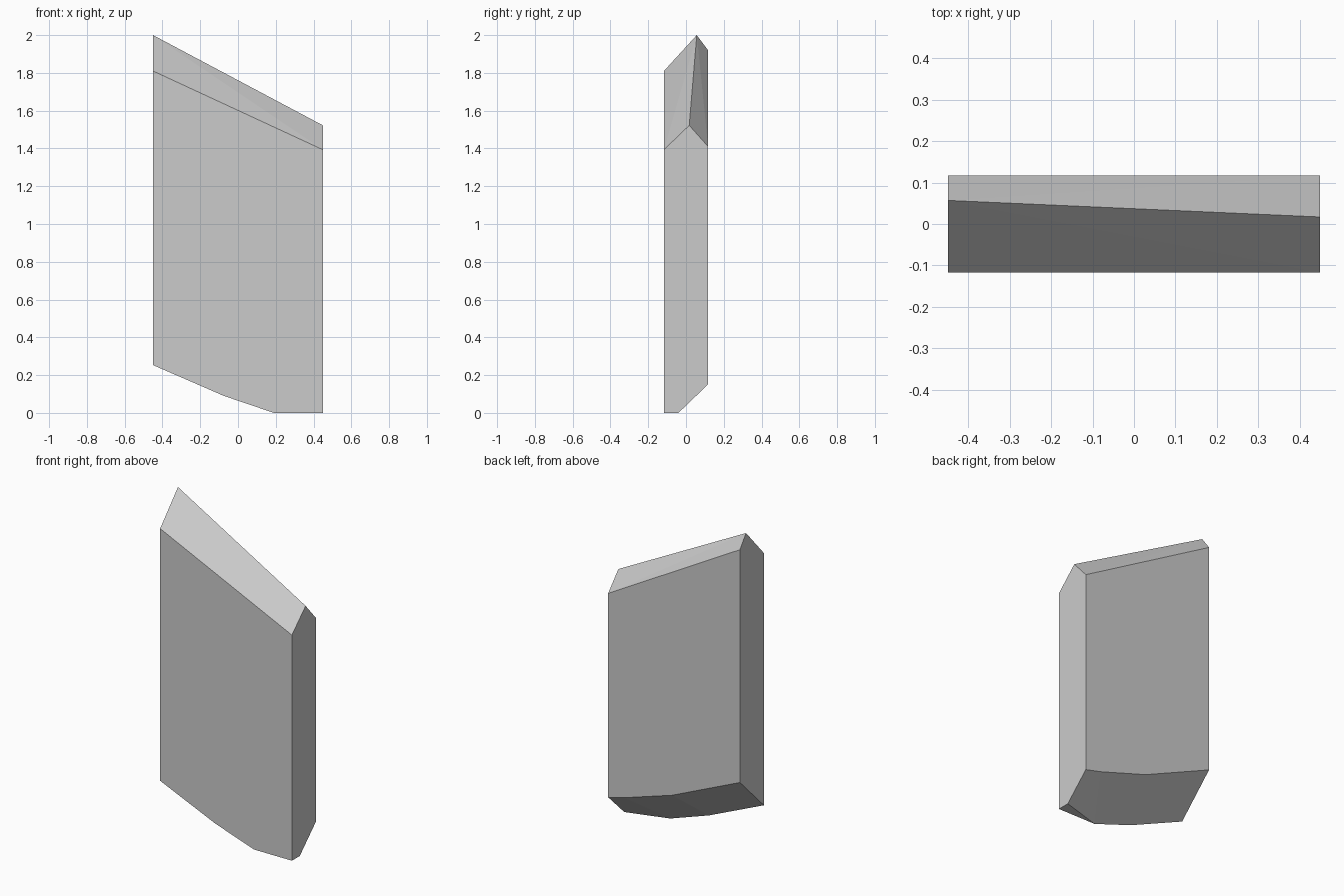
import bpy
import bmesh
from math import radians

cube = bpy.data.objects.get("Cube")
if cube:
    bpy.data.objects.remove(cube, do_unlink=True)

# Plain stone grey
grey = bpy.data.materials.new("stone_grey")
grey.use_nodes = True
colour = (0.6, 0.6, 0.6, 1)
grey.diffuse_color = colour
grey.node_tree.nodes["Principled BSDF"].inputs["Base Color"].default_value = colour

W, D = 0.45, 0.117  # half width and half depth

# Slanted top: front edge, ridge and back edge at each end
tall_end = [(-D, 1.81), (0.057, 2.0), (D, 1.92)]
short_end = [(-D, 1.393), (0.017, 1.522), (D, 1.41)]
points = [(-W, y, z) for y, z in tall_end] + [(W, y, z) for y, z in short_end]

# Chipped, curved underside: outlines along the front and back faces
front_base = [(-W, 0.253), (-0.075, 0.09), (0.19, 0), (W, 0)]
back_base = [(-W, 0.483), (0.014, 0.28), (0.34, 0.178), (W, 0.151)]
points += [(x, -D, z) for x, z in front_base]
points += [(x, D, z) for x, z in back_base]
points.append((W, -0.04, 0))  # back corner of the small flat foot

# The slab is the convex solid around these corners
bm = bmesh.new()
for p in points:
    bm.verts.new(p)
bmesh.ops.convex_hull(bm, input=bm.verts[:])
bmesh.ops.dissolve_limit(bm, angle_limit=radians(2), verts=bm.verts[:], edges=bm.edges[:])
bmesh.ops.recalc_face_normals(bm, faces=bm.faces[:])

mesh = bpy.data.meshes.new("stone_slab")
bm.to_mesh(mesh)
bm.free()
mesh.materials.append(grey)
slab = bpy.data.objects.new("stone_slab", mesh)
bpy.context.collection.objects.link(slab)
